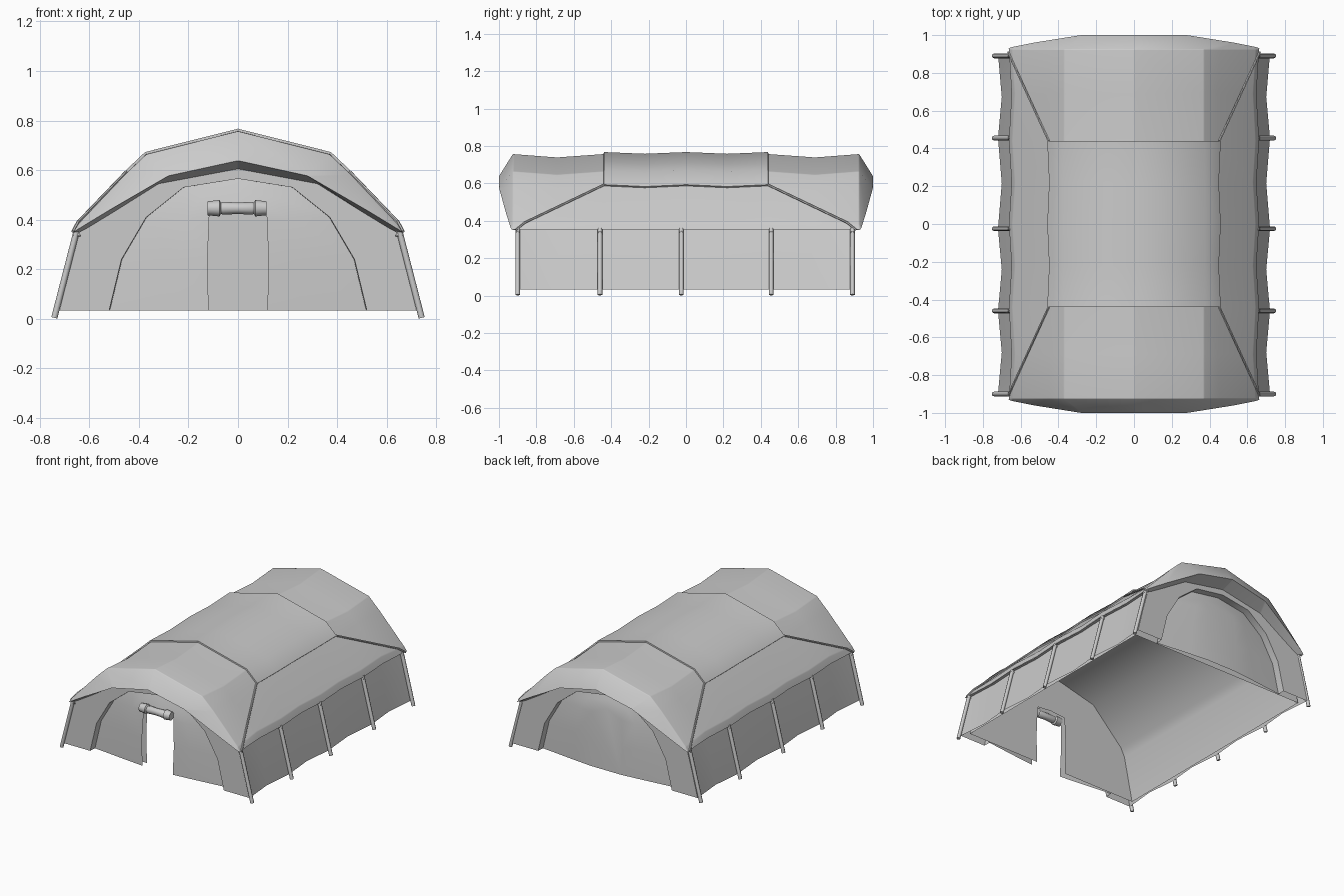
import bpy, bmesh, math
from mathutils import Vector

if "Cube" in bpy.data.objects:
    bpy.data.objects.remove(bpy.data.objects["Cube"])


def finish(ob, angle=25):
    bpy.ops.object.select_all(action='DESELECT')
    ob.select_set(True)
    bpy.context.view_layer.objects.active = ob
    for m in list(ob.modifiers):
        bpy.ops.object.modifier_apply(modifier=m.name)
    bpy.ops.object.shade_smooth_by_angle(angle=math.radians(angle))
    return ob


def sheet(name, rows, cap=False, flip=False, thick=0, angle=25, closed=False, bevel=0):
    """Skin a list of equal-length point rows."""
    bm = bmesh.new()
    vs = [[bm.verts.new(p) for p in r] for r in rows]
    n = len(rows[0])
    for a, b in zip(vs, vs[1:]):
        for i in range(n if closed else n - 1):
            j = (i + 1) % n
            bm.faces.new((a[i], a[j], b[j], b[i]))
    if cap:
        bm.faces.new(vs[-1])
    if closed:
        bm.faces.new(vs[0])
    bmesh.ops.remove_doubles(bm, verts=bm.verts, dist=0.0005)
    if closed:
        bmesh.ops.recalc_face_normals(bm, faces=bm.faces)
    if flip:
        bmesh.ops.reverse_faces(bm, faces=bm.faces)
    if bevel:  # soften the cloth folds, leaving the open rim sharp
        folds = [e for e in bm.edges if len(e.link_faces) == 2
                 and math.radians(18) < e.calc_face_angle() < math.radians(75)]
        bmesh.ops.bevel(bm, geom=folds, offset=bevel, segments=2, profile=.5, affect='EDGES',
                        clamp_overlap=True)
    me = bpy.data.meshes.new(name)
    bm.to_mesh(me)
    bm.free()
    ob = bpy.data.objects.new(name, me)
    bpy.context.collection.objects.link(ob)
    if thick:
        m = ob.modifiers.new("thickness", 'SOLIDIFY')
        m.thickness, m.offset = thick, 1
    return finish(ob, angle)


def both(half):
    """Mirror a right-to-centre point list into a full right-to-left one."""
    return half + [(-p[0],) + tuple(p[1:]) for p in half[-2::-1]]


def rod(name, a, b, r, sides=8):
    a, b = Vector(a), Vector(b)
    bpy.ops.mesh.primitive_cylinder_add(vertices=sides, radius=r, depth=(b - a).length, location=(a + b) / 2)
    ob = bpy.context.object
    ob.name = name
    ob.rotation_euler = (b - a).to_track_quat('Z', 'Y').to_euler()
    return finish(ob, 50)


# Roof canopy, sagging between the hoops, with a hood and soffit at each end
stations = [-.925, -.69, -.44, -.22, 0, .22, .44, .69, .925]


def roof_row(i):
    y, d, e = stations[i], i % 2, i in (0, 8)
    sag = .018 * d if i in (1, 7) else .009 * d
    return both([(.662 - .014 * d, y, .353), (.645 - .014 * d, y, .382 if e else .398),
                 (.452 - .01 * d, y, .586 - .01 * d), (.37, y, .664 - sag), (0, y, .757 - sag)])


def hood(s):
    lip = both([(.664, s * .93, .35), (.645, s * .937, .362), (.53, s * .96, .432),
                (.28, s, .577), (0, s, .638)])
    inner = both([(.637, s * .9, .352), (.615, s * .9, .362), (.5, s * .9, .432),
                  (.32, s * .9, .545), (0, s * .9, .605)])
    return [inner, lip]


sheet("roof_canopy", hood(-1) + [roof_row(i) for i in range(9)] + hood(1)[::-1],
      flip=True, bevel=.014, angle=40)

# Extra cover sheet over the middle of the roof
sheet("roof_cover", [roof_row(i)[2:-2] for i in range(2, 7)], thick=.01, flip=True, angle=35)

# End walls with a recessed arch whose panel bulges back outwards
arch = [(.52, .033), (.47, .24), (.37, .41), (.22, .53), (0, .565)]
for s, end in ((-1, "front"), (1, "back")):
    outer = both([(.72, s * .9, .033), (.68, s * .9, .2), (.637, s * .9, .356),
                  (.32, s * .9, .545), (0, s * .9, .605)])
    arch_out = both([(x, s * .9, z) for x, z in arch])
    arch_in = both([(x * .995, s * .85, z) for x, z in arch])
    near = both([(.25, s * .88, .033), (.24, s * .88, .24), (.21, s * .875, .41),
                 (.15, s * .868, .49), (0, s * .865, .515)])
    door = both([(.118, s * .893, .033), (.124, s * .89, .22), (.116, s * .882, .41),
                 (.112, s * .878, .45), (0, s * .878, .46)])
    # the front has an open doorway, the back is closed
    sheet(end + "_wall", [outer, arch_out, arch_in, near, door], cap=s > 0, flip=s > 0, angle=30)

# Smooth inner lining with flat ends and a matching doorway
ends = [both([(.69, y, .033), (.625, y, .345), (.595, y, .405), (.36, y, .64), (0, y, .728)])
        for y in (-.842, .842)]
opening = both([(.118, -.842, .033), (.124, -.842, .22), (.116, -.842, .41),
                (.112, -.842, .45), (0, -.842, .46)])
sheet("inner_lining", [opening] + ends, cap=True, angle=45)

# Rolled-up door curtain with two straps
profile = [(-.124, .001), (-.124, .028), (-.075, .033), (-.069, .023), (-.06, .026), (0, .023),
           (.055, .026), (.064, .023), (.07, .033), (.114, .028), (.114, .001)]
roll = [[(x, -.9 + r * math.cos(k * math.pi / 6), .446 + r * math.sin(k * math.pi / 6))
         for k in range(12)] for x, r in profile]
sheet("door_curtain_roll", roll, cap=True, closed=True, angle=40)

# Side walls, poles and seam cords
poles = [-.9, -.46, -.025, .455, .89]
wall_y = [poles[0]]
for a, b in zip(poles, poles[1:]):
    wall_y += [(a + b) / 2, b]
wall_y[-1] = .9
for s, side in ((1, "right"), (-1, "left")):
    rows = []
    for i, y in enumerate(wall_y):
        d = i % 2
        rows.append([(s * (.66 - .014 * d), y, .354), (s * (.637 - .012 * d), y, .356),
                     (s * (.68 - .016 * d), y, .2), (s * (.72 - .02 * d), y, .033)])
    sheet(side + "_wall", rows, flip=s < 0, angle=35)
    for k, y in enumerate(poles):
        rod(f"{side}_pole_{k + 1}", (s * .65, y, .358), (s * .741, y, .004), .0125)
        rod(f"{side}_pole_clip_{k + 1}", (s * .637, y, .343), (s * .664, y, .335), .01)
    for e in (-1, 1):
        pts = [(s * .452, e * .44, .592), (s * .645, e * .862, .391), (s * .666, e * .91, .352)]
        rod(side + "_cord_upper", pts[0], pts[1], .0065, 6)
        rod(side + "_cord_lower", pts[1], pts[2], .0065, 6)
